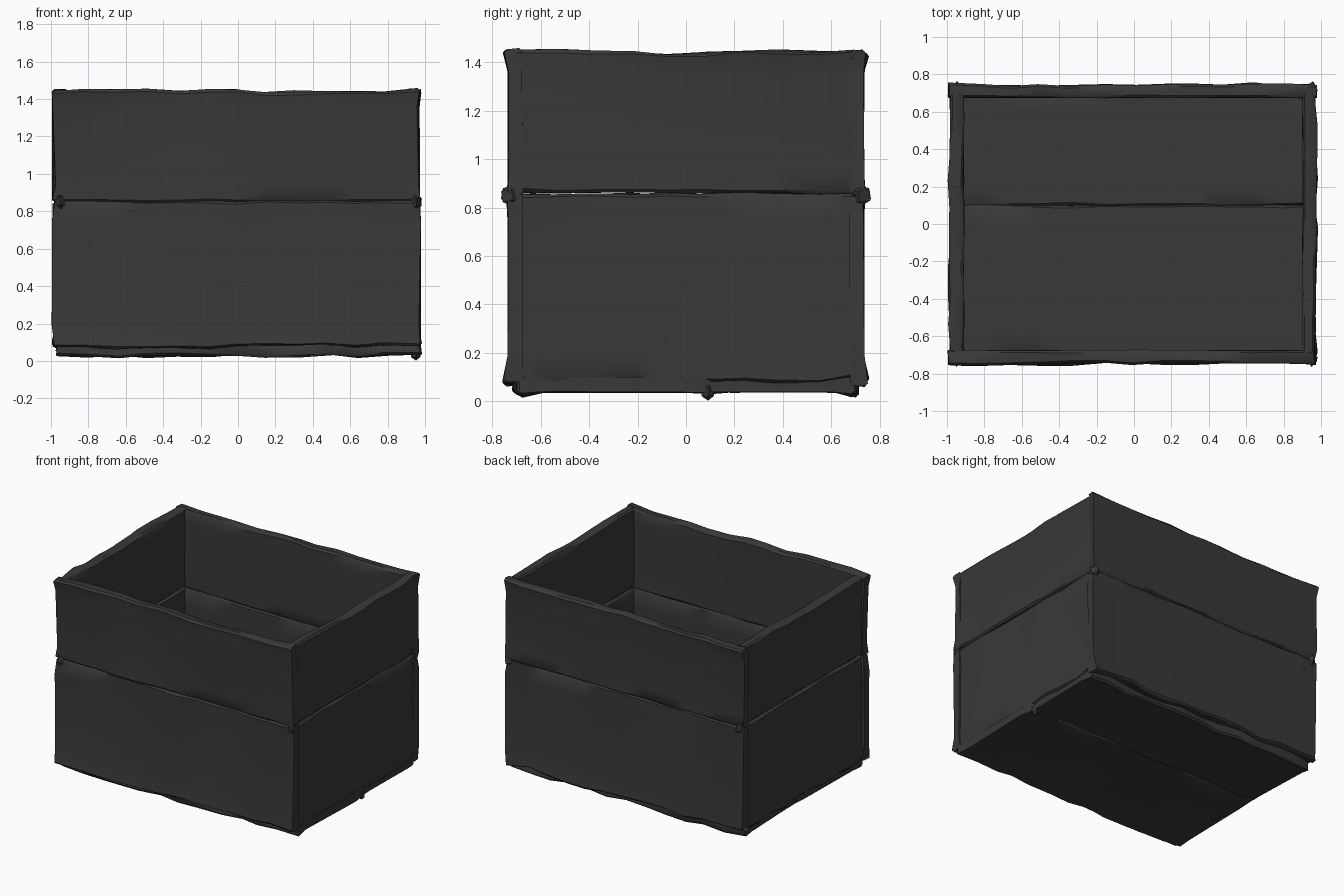
import bpy, bmesh, random
from mathutils import Vector

if "Cube" in bpy.data.objects:
    bpy.data.objects.remove(bpy.data.objects["Cube"])

random.seed(11)
mat = bpy.data.materials.new("dark_board")
mat.diffuse_color = (0.04, 0.04, 0.04, 1)
mat.use_nodes = True
mat.node_tree.nodes["Principled BSDF"].inputs["Base Color"].default_value = mat.diffuse_color


def board(name, lo, hi, along, across, segs=12, wob=(0.013, 0.013), out=1, seam=1):
    """Rough-hewn board. wob: wander of its low/high edge, out: outward side, seam: seam edge."""
    thick = 3 - along - across
    mid = [(a + b) / 2 for a, b in zip(lo, hi)]
    half = [(b - a) / 2 for a, b in zip(lo, hi)]
    w, t, c = half[across], half[thick], 0.012
    # lightly chamfered section with extra loops so only the edges look hacked
    prof = [(-w, -t + c), (-w + c, -t), (-w * .7, -t), (w * .7, -t), (w - c, -t), (w, -t + c),
            (w, t - c), (w - c, t), (w * .7, t), (-w * .7, t), (-w + c, t), (-w, t - c)]
    bm = bmesh.new()
    rings = []
    for i in range(segs + 1):
        s = -1 + 2 * i / segs
        if 0 < i < segs:
            s += random.uniform(-.3, .3) / segs
        shift = [random.uniform(-k, k) for k in wob]
        flare = [random.uniform(.002, .024) * out for _ in range(2)]
        flare[seam] = random.uniform(-.008, .008) * out
        ring = []
        for p, q in prof:
            co = Vector(mid)
            edge = abs(p) > w * .8
            co[along] += s * half[along]
            co[across] += p + (shift[p > 0] + random.uniform(-.004, .004) if edge else 0)
            # outer face flares at free edges and stays thin at the seam
            bend = flare[p > 0] if edge and q * out > 0 else random.uniform(-.003, .003)
            co[thick] += q + bend
            if i in (0, segs):
                co[along] += random.uniform(-.012, .012)
            ring.append(bm.verts.new(co))
        rings.append(ring)
    n = len(prof)
    for a, b in zip(rings, rings[1:]):
        for j in range(n):
            bm.faces.new((a[j], a[(j + 1) % n], b[(j + 1) % n], b[j]))
    # end caps as quad strips across the section
    for ring in (rings[0], rings[-1]):
        for j in range(5):
            bm.faces.new((ring[j], ring[j + 1], ring[10 - j], ring[11 - j]))
    bmesh.ops.recalc_face_normals(bm, faces=bm.faces[:])
    me = bpy.data.meshes.new(name)
    bm.to_mesh(me)
    bm.free()
    me.materials.append(mat)
    ob = bpy.data.objects.new(name, me)
    bpy.context.collection.objects.link(ob)
    bpy.ops.object.select_all(action='DESELECT')
    ob.select_set(True)
    bpy.context.view_layer.objects.active = ob
    bpy.ops.object.shade_smooth_by_angle(angle=0.7)


# walls: two stacked boards per side, meeting in a tight seam
for level, z0, z1, seam, wob in (("lower", 0.075, 0.856, 1, (.015, .004)),
                                 ("upper", 0.852, 1.445, 0, (.004, .012))):
    for side, y0, y1, out in (("front", -0.735, -0.675, -1), ("back", 0.675, 0.735, 1)):
        board(f"{side}_{level}_board", (-0.985, y0, z0), (0.968, y1, z1), 0, 2, 12, wob, out, seam)
    for side, x0, x1, out in (("left", -0.973, -0.91, -1), ("right", 0.902, 0.963, 1)):
        board(f"{side}_{level}_board", (x0, -0.69, z0 + .01), (x1, 0.69, z1), 1, 2, 9, wob, out, seam)

# floor: two boards meeting off centre
board("floor_front_board", (-0.965, -0.70, 0.037), (0.972, 0.102, 0.098), 0, 1, 12, (.018, .004), -1, 1)
board("floor_back_board", (-0.96, 0.098, 0.037), (0.965, 0.695, 0.098), 0, 1, 12, (.004, .018), -1, 0)


# splintered ends where the board seams meet the corners
def splinter(name, loc, size):
    bpy.ops.mesh.primitive_uv_sphere_add(segments=4, ring_count=2, radius=1, location=loc)
    ob = bpy.context.object
    ob.name = name
    ob.scale = size
    ob.rotation_euler = [random.uniform(-.2, .2) for _ in range(3)]
    ob.data.materials.append(mat)


for sx in (-1, 1):
    for sy in (-1, 1):
        splinter("corner_splinter", (sx * 0.95, sy * 0.72, 0.85), (0.035, 0.048, 0.045))
splinter("floor_splinter", (0.95, 0.09, 0.04), (0.03, 0.03, 0.038))
